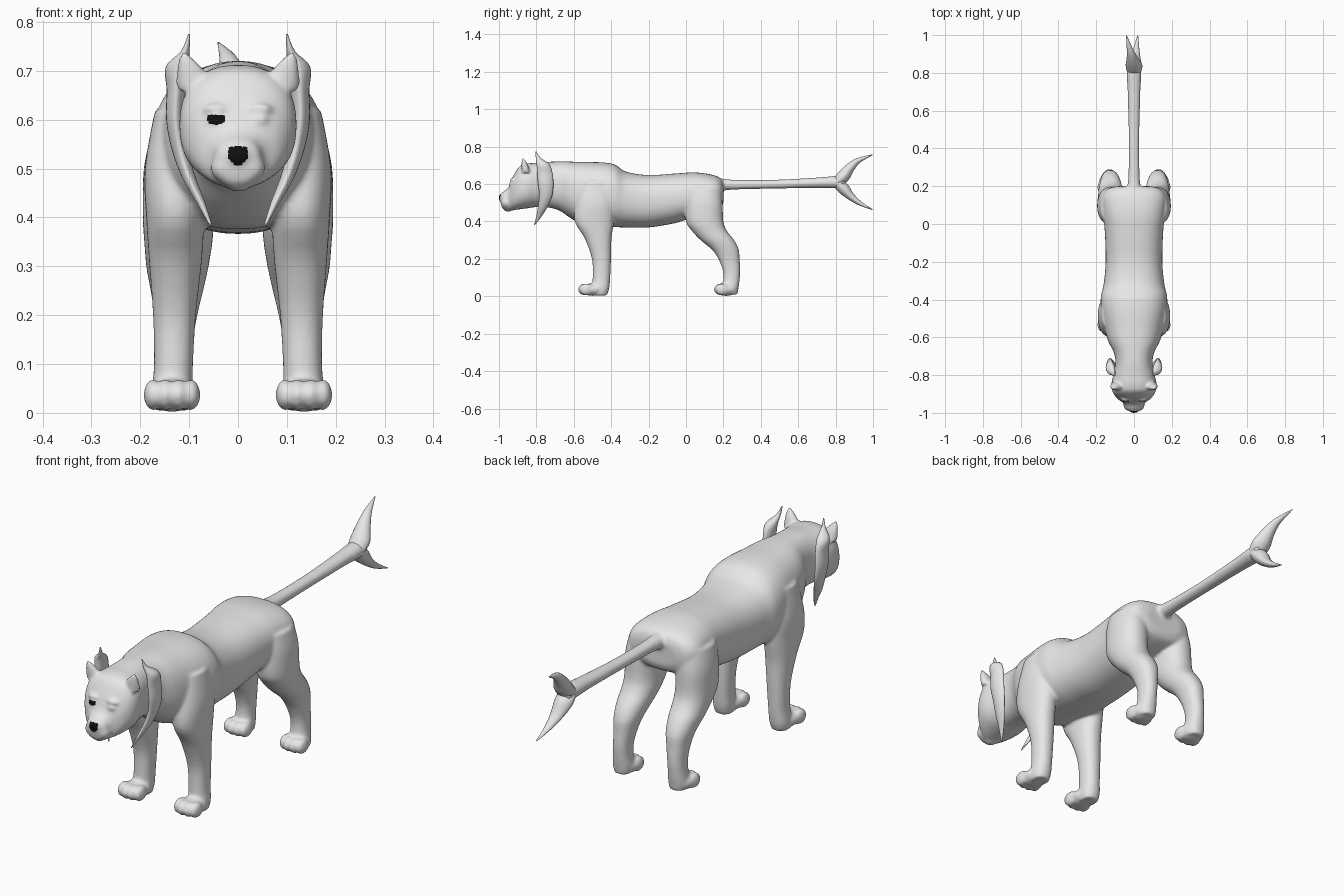
import bpy, bmesh, math
from mathutils import Vector, Matrix

cube = bpy.data.objects.get("Cube")
if cube:
    bpy.data.objects.remove(cube, do_unlink=True)


def material(name, value):
    m = bpy.data.materials.new(name)
    m.use_nodes = True
    col = (value, value, value, 1)
    m.diffuse_color = col
    m.node_tree.nodes["Principled BSDF"].inputs["Base Color"].default_value = col
    return m


GREY = material("pale_grey", 0.8)
BLACK = material("black", 0.005)


def spline(rows, steps=4):
    """Smooth curve through rows of x, y, z, half width, half depth."""
    out = []
    for i in range(len(rows) - 1):
        a, b = rows[max(i - 1, 0)], rows[i]
        c, d = rows[i + 1], rows[min(i + 2, len(rows) - 1)]
        for k in range(steps):
            t = k / steps
            out.append([0.5 * (2 * q + (r - p) * t + (2 * p - 5 * q + 4 * r - s) * t * t
                               + (3 * q - p - 3 * r + s) * t ** 3)
                        for p, q, r, s in zip(a, b, c, d)])
    return out + [list(rows[-1])]


def loft(bm, rows, axis, side=1, power=2.0, n=28):
    """Skin of rounded rings; axis y, z, or 'path' to follow the curve."""
    rows = spline(rows)
    rings = []
    for i, (x, y, z, rx, rv) in enumerate(rows):
        v = Vector((0, 0, 1)) if axis == "y" else Vector((0, 1, 0))
        if axis == "path":
            a, b = rows[max(i - 1, 0)], rows[min(i + 1, len(rows) - 1)]
            v = Vector((0, a[2] - b[2], b[1] - a[1])).normalized()
        ring = []
        for k in range(n):
            t = math.tau * k / n
            c, s = math.cos(t), math.sin(t)
            u = math.copysign(abs(c) ** (2 / power), c) * max(rx, 0.001)
            w = math.copysign(abs(s) ** (2 / power), s) * max(rv, 0.001)
            p = Vector((x + u, y, z)) + v * w
            ring.append(bm.verts.new((p.x * side, p.y, p.z)))
        rings.append(ring)
    for a, b in zip(rings, rings[1:]):
        for k in range(n):
            bm.faces.new((a[k], a[k - 1], b[k - 1], b[k]))
    bm.faces.new(rings[0])
    bm.faces.new(rings[-1])


def ball(bm, centre, radii):
    m = Matrix.Translation(centre) @ Matrix.Diagonal((*radii, 1))
    bmesh.ops.create_uvsphere(bm, u_segments=24, v_segments=14, radius=1, matrix=m)


def finish(bm, name):
    bmesh.ops.recalc_face_normals(bm, faces=bm.faces)
    me = bpy.data.meshes.new(name)
    bm.to_mesh(me)
    bm.free()
    me.materials.append(GREY)
    me.shade_smooth()
    ob = bpy.data.objects.new(name, me)
    bpy.context.collection.objects.link(ob)
    return ob


# Head, neck and trunk: y, centre z, half width, half height
trunk = [(-.99, .52, .025, .025), (-.98, .512, .045, .045), (-.95, .52, .055, .062),
         (-.925, .55, .088, .09), (-.89, .58, .113, .115), (-.85, .59, .12, .12),
         (-.80, .595, .11, .118), (-.74, .597, .098, .122), (-.68, .59, .107, .13),
         (-.62, .57, .137, .15), (-.55, .55, .157, .168), (-.45, .545, .175, .171),
         (-.38, .537, .175, .167), (-.32, .517, .161, .149), (-.2, .508, .15, .14),
         (-.05, .525, .154, .132), (.05, .545, .163, .117), (.14, .55, .168, .1),
         (.185, .55, .14, .08), (.2, .55, .09, .05)]
bm = bmesh.new()
loft(bm, [(0, *r) for r in trunk], "y", power=2.35, n=48)

# Tail
loft(bm, [(0, .14, .60, .05, .045), (0, .2, .597, .034, .031), (0, .3, .597, .029, .025),
          (0, .5, .6, .029, .024), (0, .7, .607, .034, .028), (0, .8, .61, .039, .033),
          (0, .85, .61, .03, .03)], "y")

front_leg = [(.12, -.48, .62, .05, .08), (.125, -.485, .5, .066, .105),
             (.128, -.49, .4, .06, .105), (.128, -.47, .31, .054, .072),
             (.13, -.452, .2, .044, .051), (.132, -.452, .1, .04, .047),
             (.135, -.457, .04, .042, .046), (.135, -.46, .005, .036, .038)]
hind_leg = [(.115, .09, .58, .06, .09), (.12, .095, .5, .073, .1),
            (.122, .1, .4, .073, .1), (.122, .125, .35, .07, .094),
            (.124, .168, .3, .064, .09), (.125, .21, .25, .054, .072),
            (.127, .23, .2, .044, .057), (.13, .243, .14, .037, .047),
            (.132, .243, .09, .037, .044), (.133, .235, .045, .042, .046),
            (.133, .235, .01, .036, .04)]
ear = [(.088, -.855, .66, .038, .024), (.097, -.862, .7, .029, .018),
       (.106, -.868, .725, .015, .011), (.112, -.872, .74, .004, .004)]
for s in (1, -1):
    loft(bm, front_leg, "z", s, 2.2)
    loft(bm, hind_leg, "z", s, 2.2)
    loft(bm, ear, "z", s)
    # Paws: a pad and four toes each
    for pad_y, toe_y in ((-.5, -.547), (.215, .18)):
        ball(bm, (s * .135, pad_y, .036), (.052, .06, .034))
        for off in (-.039, -.014, .014, .039):
            reach = toe_y + abs(off) * .35
            ball(bm, (s * (.135 + off), reach, .037), (.019, .036, .032))
    # Muzzle pads, brows and lids
    ball(bm, (s * .026, -.962, .502), (.03, .028, .03))
    ball(bm, (s * .045, -.928, .623), (.027, .013, .01))
    ball(bm, (s * .045, -.934, .6), (.018, .012, .011))
ball(bm, (0, -.95, .476), (.03, .03, .024))
ball(bm, (0, -.986, .527), (.024, .016, .021))
raw = finish(bm, "body_parts")

# Fuse the parts into one soft skin
fuse = raw.modifiers.new("fuse", "REMESH")
fuse.mode = "VOXEL"
fuse.voxel_size = 0.006
soft = raw.modifiers.new("soften", "SMOOTH")
soft.factor = 0.5
soft.iterations = 10
dg = bpy.context.evaluated_depsgraph_get()
skin = bpy.data.meshes.new_from_object(raw.evaluated_get(dg))
bpy.data.objects.remove(raw, do_unlink=True)
skin.name = "body"
skin.materials.clear()
skin.materials.append(GREY)
skin.materials.append(BLACK)
body = bpy.data.objects.new("body", skin)
bpy.context.collection.objects.link(body)
skin.shade_smooth()

# Black nose (narrowing downward) and right eye
for f in skin.polygons:
    x, y, z = f.center
    nose = y < -.97 and .505 < z < .545 and abs(x) < min(.02, .006 + (z - .505))
    eye = y < -.88 and ((x + .045) / .019) ** 2 + ((z - .6) / .012) ** 2 < 1
    f.material_index = 1 if nose or eye else 0

# Curved neck tufts behind the cheeks
tuft = [(.1, -.803, .775, .002, .002), (.108, -.79, .74, .009, .013),
        (.124, -.765, .708, .024, .034), (.126, -.755, .66, .02, .041),
        (.128, -.75, .6, .019, .041), (.119, -.75, .54, .017, .035),
        (.1, -.765, .48, .014, .026), (.076, -.785, .43, .009, .015),
        (.054, -.81, .38, .002, .002)]
for s, label in ((1, "left"), (-1, "right")):
    bm = bmesh.new()
    loft(bm, tuft, "z", s, 1.7, 20)
    finish(bm, label + "_neck_tuft")

# Forked tail fin
fins = {"upper_tail_fin": [(0, .8, .605, .036, .024), (0, .84, .64, .044, .034),
                           (-.008, .875, .685, .031, .026), (-.02, .92, .725, .018, .015),
                           (-.04, .998, .757, .002, .002)],
        "lower_tail_fin": [(0, .8, .615, .036, .024), (0, .84, .578, .04, .032),
                           (.005, .88, .535, .029, .021), (.012, .93, .497, .016, .012),
                           (.02, .998, .463, .002, .002)]}
for name, rows in fins.items():
    bm = bmesh.new()
    loft(bm, rows, "path", 1, 1.8, 20)
    finish(bm, name)
